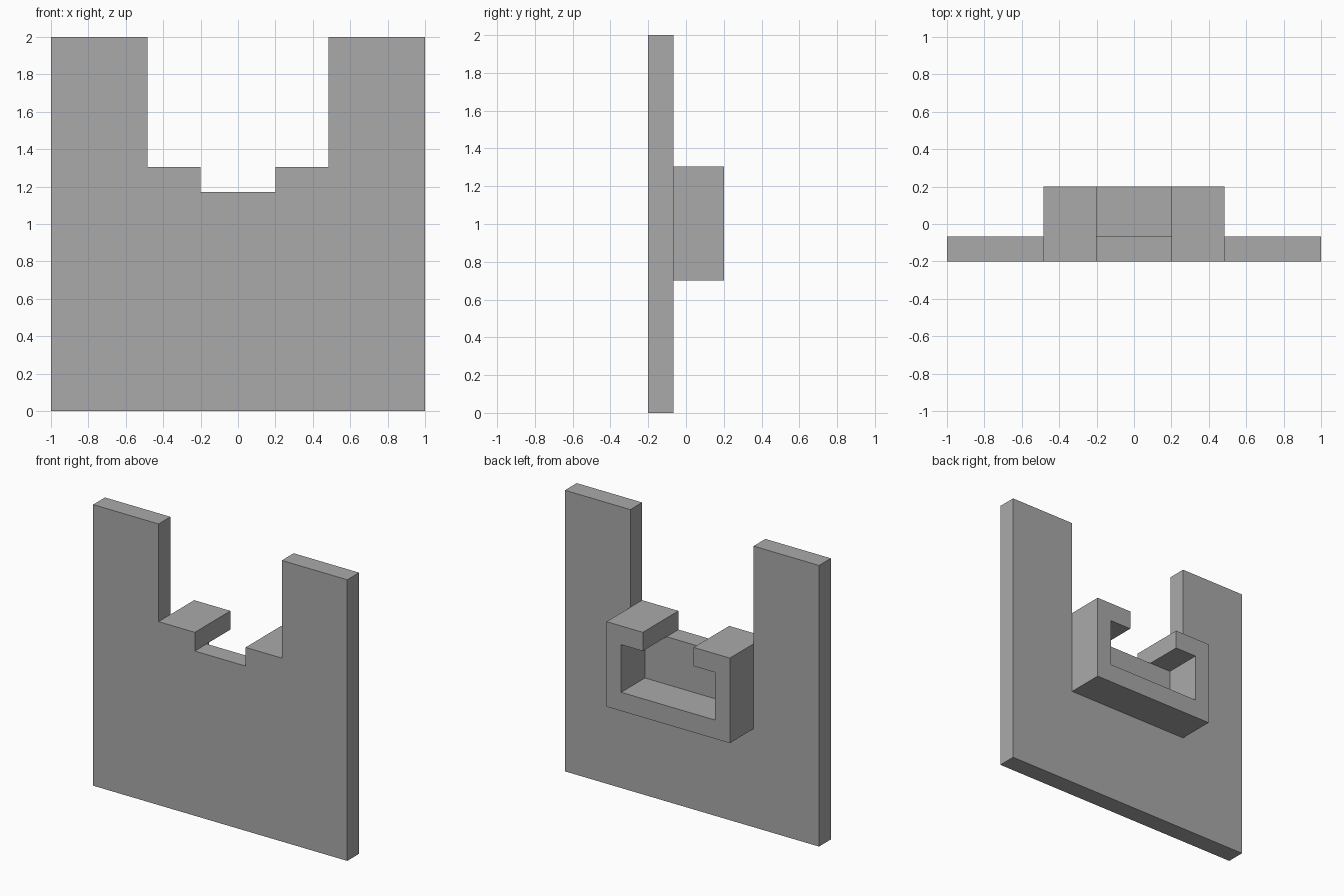
import bpy
import bmesh

cube = bpy.data.objects.get("Cube")
if cube:
    bpy.data.objects.remove(cube, do_unlink=True)

GREY = (0.4, 0.4, 0.4, 1)
grey = bpy.data.materials.new("plain grey")
grey.use_nodes = True
grey.diffuse_color = GREY
grey.node_tree.nodes["Principled BSDF"].inputs["Base Color"].default_value = GREY

# Shared dimensions
FRONT, JOIN, BACK = -0.2, -0.067, 0.2
OUTER, INNER, GAP = 0.485, 0.37, 0.2
BASE, FLOOR, LIP, TOP = 0.7, 0.833, 1.172, 1.305


def mirrored(half):
    """Complete a right-half outline running from bottom to top."""
    return half + [(-x, z) for x, z in reversed(half)]


def extrude_profile(bm, points, y0, y1):
    """Extrude an outline in the xz plane from y0 to y1."""
    face = bm.faces.new([bm.verts.new((x, y0, z)) for x, z in points])
    result = bmesh.ops.extrude_face_region(bm, geom=[face], use_keep_orig=True)
    moved = [v for v in result["geom"] if isinstance(v, bmesh.types.BMVert)]
    bmesh.ops.translate(bm, verts=moved, vec=(0, y1 - y0, 0))


def make_part(name, points, y0, y1):
    bm = bmesh.new()
    extrude_profile(bm, points, y0, y1)
    bmesh.ops.recalc_face_normals(bm, faces=bm.faces)
    mesh = bpy.data.meshes.new(name)
    bm.to_mesh(mesh)
    bm.free()
    mesh.materials.append(grey)
    obj = bpy.data.objects.new(name, mesh)
    bpy.context.collection.objects.link(obj)


# Flat plate with a stepped notch in its top edge
plate = mirrored([(1, 0), (1, 2), (OUTER, 2), (OUTER, TOP), (GAP, TOP), (GAP, LIP)])
make_part("notched_plate", plate, FRONT, JOIN)

# C-shaped channel on the back, open at the top
channel = mirrored([(OUTER, BASE), (OUTER, TOP), (GAP, TOP),
                    (GAP, LIP), (INNER, LIP), (INNER, FLOOR)])
make_part("back_channel", channel, JOIN, BACK)
